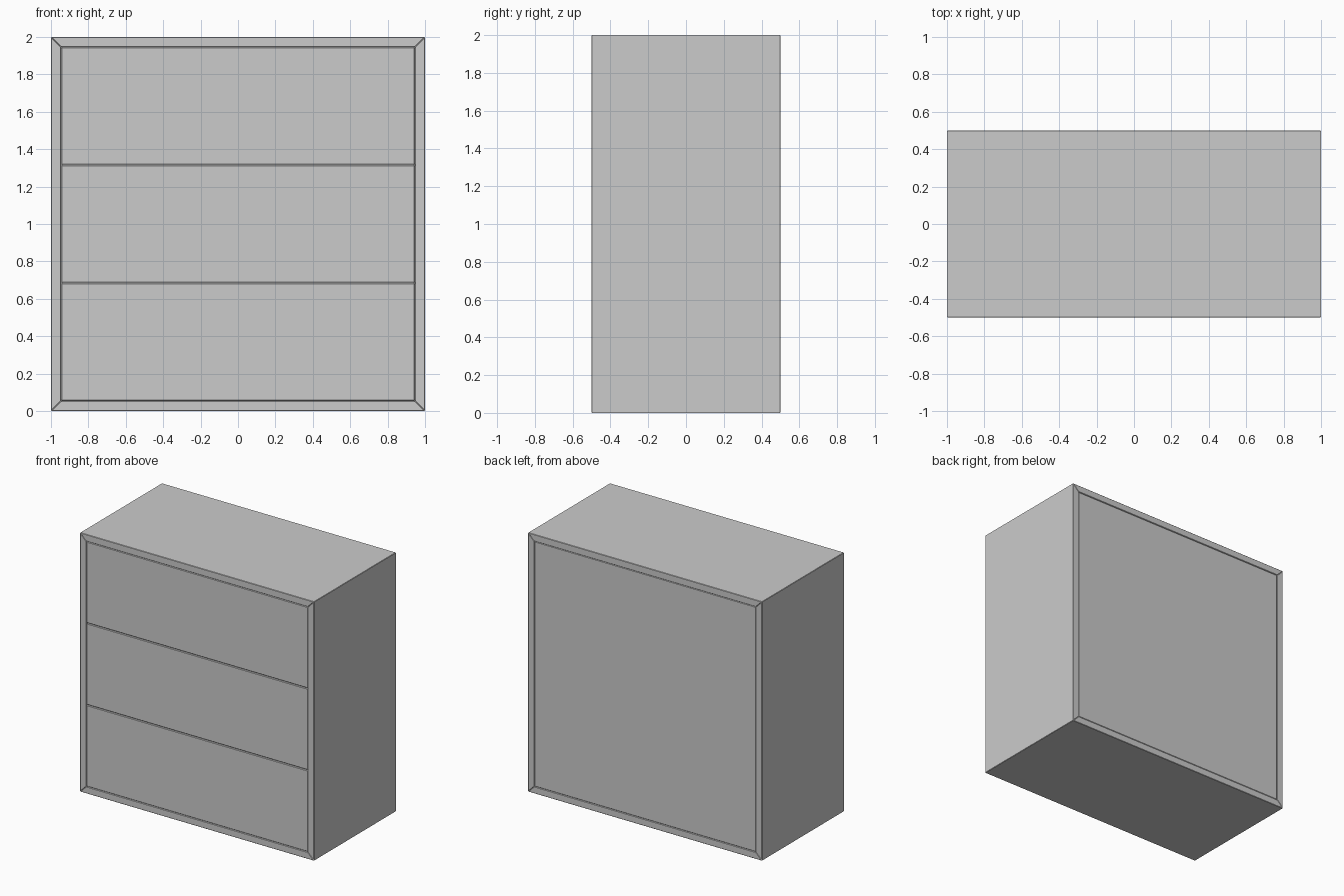
import bpy, bmesh

if "Cube" in bpy.data.objects:
    bpy.data.objects.remove(bpy.data.objects["Cube"])

W, D, H, T = 1.0, 0.5, 2.0, 0.053   # half width, half depth, height, board thickness


def prism(name, profile, y0, y1, bevel=0.004):
    """Extrude an x-z profile from y0 to y1 and soften its edges."""
    bm = bmesh.new()
    face = bm.faces.new([bm.verts.new((x, y0, z)) for x, z in profile])
    ext = bmesh.ops.extrude_face_region(bm, geom=[face])
    verts = [v for v in ext["geom"] if isinstance(v, bmesh.types.BMVert)]
    bmesh.ops.translate(bm, verts=verts, vec=(0, y1 - y0, 0))
    bmesh.ops.recalc_face_normals(bm, faces=bm.faces)
    mesh = bpy.data.meshes.new(name)
    bm.to_mesh(mesh)
    bm.free()
    ob = bpy.data.objects.new(name, mesh)
    bpy.context.collection.objects.link(ob)
    mod = ob.modifiers.new("soft_edges", "BEVEL")
    mod.width = bevel
    mod.segments = 1
    mod.limit_method = "ANGLE"
    return ob


def panel(name, x, z0, z1, y0, y1):
    return prism(name, [(-x, z0), (x, z0), (x, z1), (-x, z1)], y0, y1)


# Mitred outer case: four boards meeting at 45 degrees
outer = [(-W, 0), (W, 0), (W, H), (-W, H)]
inner = [(-W + T, T), (W - T, T), (W - T, H - T), (-W + T, H - T)]
for i, name in enumerate(("bottom_board", "right_board", "top_board", "left_board")):
    j = (i + 1) % 4
    prism(name, [outer[i], outer[j], inner[j], inner[i]], -D, D, 0.003)

# Back panel, flush with the case
panel("back_panel", W - T - 0.001, T + 0.001, H - T - 0.001, D - 0.04, D - 0.002)

# Three equal drawers filling the opening, with thin seams between them
step = (H - 2 * T) / 3
gap = 0.002
for i in range(3):
    z = T + i * step
    panel(f"drawer_{i + 1}", W - T - gap, z + gap, z + step - gap, -D + 0.001, D - 0.045)
